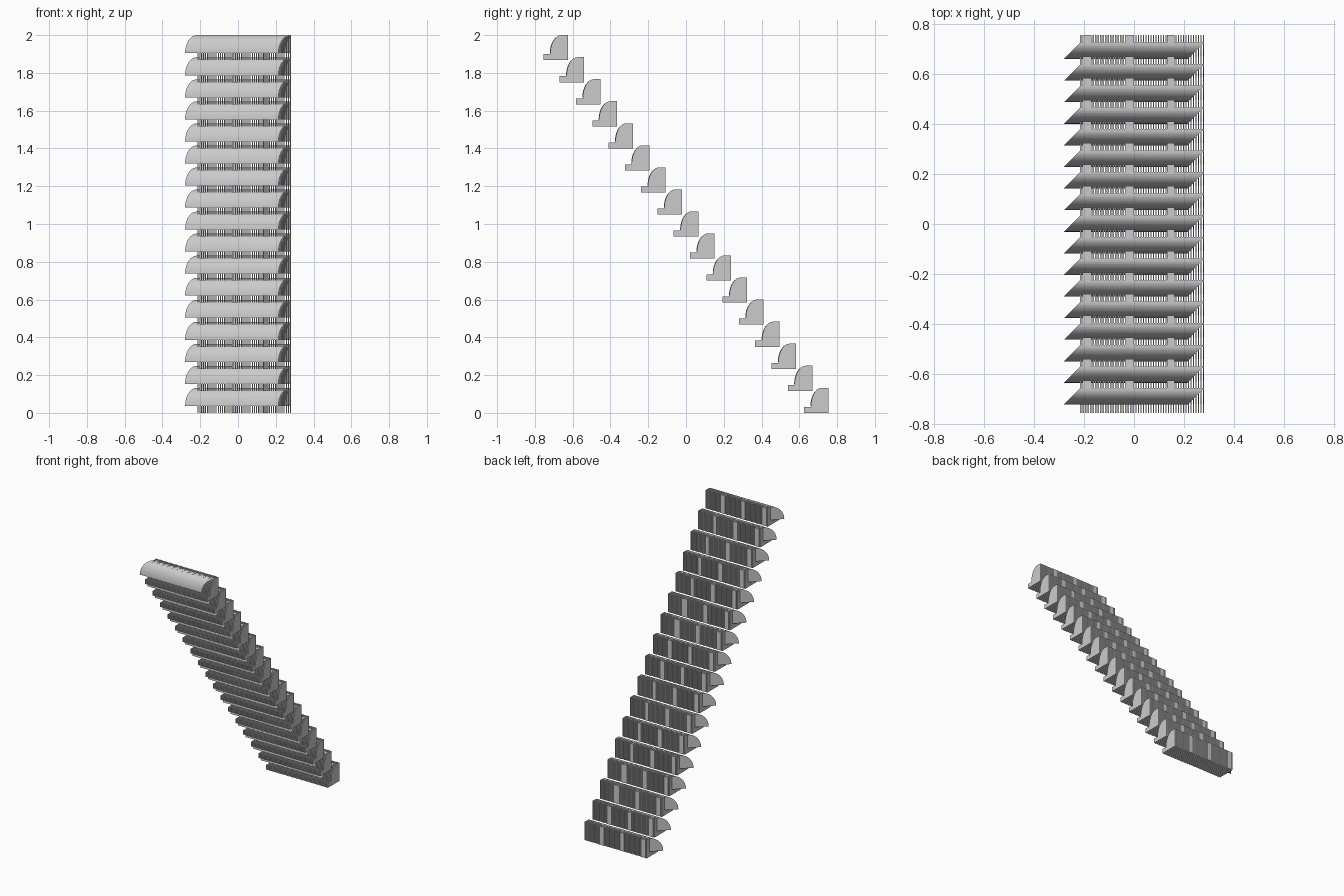
import bpy, bmesh, math

cube = bpy.data.objects.get("Cube")
if cube:
    bpy.data.objects.remove(cube, do_unlink=True)

COUNT = 17                       # steps in the flight
DEPTH, HEIGHT = 0.13, 0.133      # size of one step
STEP_Y = (1.51 - DEPTH) / (COUNT - 1)
STEP_Z = (2.0 - HEIGHT) / (COUNT - 1)
X0, X1 = -0.215, 0.28            # slatted length
PITCH, THICK = 0.01, 0.005       # slat spacing and thickness

grey = bpy.data.materials.new("light grey")
grey.use_nodes = True
grey.diffuse_color = (0.6, 0.6, 0.6, 1)
grey.node_tree.nodes["Principled BSDF"].inputs["Base Color"].default_value = (0.6, 0.6, 0.6, 1)


def quarter(y0, z0, y1, z1, n):
    """Quarter ellipse rising from the front (y0, z0) to the top (y1, z1)."""
    pts = []
    for i in range(n + 1):
        a = math.pi / 2 * i / n
        pts.append((y1 - (y1 - y0) * math.cos(a), z0 + (z1 - z0) * math.sin(a)))
    return pts


def prism(bm, profile, xa, xb, shear=0.0):
    """Extrude a y-z profile along x; shear gives parallel mitred ends."""
    yf = min(p[0] for p in profile)
    a = [bm.verts.new((xa + shear * (y - yf), y, z)) for y, z in profile]
    b = [bm.verts.new((xb + shear * (y - yf), y, z)) for y, z in profile]
    bm.faces.new(a)
    bm.faces.new(b[::-1])
    n = len(profile)
    for i in range(n):
        j = (i + 1) % n
        bm.faces.new((a[j], a[i], b[i], b[j]))


def finish(bm, name):
    bmesh.ops.recalc_face_normals(bm, faces=bm.faces)
    me = bpy.data.meshes.new(name)
    bm.to_mesh(me)
    bm.free()
    me.materials.append(grey)
    return me


# Row of thin upright slats with a toe at the front and a rounded nose
bm = bmesh.new()
slat = [(0, 0), (0, 0.032)] + quarter(0.036, 0.032, 0.095, HEIGHT, 10) + [(DEPTH, HEIGHT), (DEPTH, 0)]
for i in range(50):
    x = X0 + i * PITCH
    prism(bm, slat, x, x + THICK)
slats = finish(bm, "slats")

# Curved front cover with mitred ends, overhanging one end of the slats
bm = bmesh.new()
cover_profile = quarter(0.034, 0.037, 0.095, HEIGHT - 0.001, 16) + [(0.1, HEIGHT - 0.001), (0.1, 0.037)]
prism(bm, cover_profile, -0.28, X1 - 0.066, shear=1.0)
cover = finish(bm, "cover")

# Spacer blocks between the slats, flush with the back
bm = bmesh.new()
block = [(0.098, 0), (0.098, HEIGHT - 0.002), (DEPTH, HEIGHT - 0.002), (DEPTH, 0)]
for x in (0.147, -0.02, -0.185):
    prism(bm, block, x - 0.015, x + 0.015)
spacers = finish(bm, "spacers")

# Repeat the step up the flight, rising towards the front
for k in range(COUNT):
    for name, me in (("slat_row", slats), ("front_cover", cover), ("back_spacers", spacers)):
        ob = bpy.data.objects.new(f"{name}_{k + 1:02d}", me)
        ob.location = (0, 0.755 - DEPTH - k * STEP_Y, k * STEP_Z)
        bpy.context.collection.objects.link(ob)

# Smooth the curved covers while keeping the mitres crisp
bpy.ops.object.select_all(action='DESELECT')
first = bpy.data.objects["front_cover_01"]
first.select_set(True)
bpy.context.view_layer.objects.active = first
bpy.ops.object.shade_smooth_by_angle(angle=math.radians(30))
